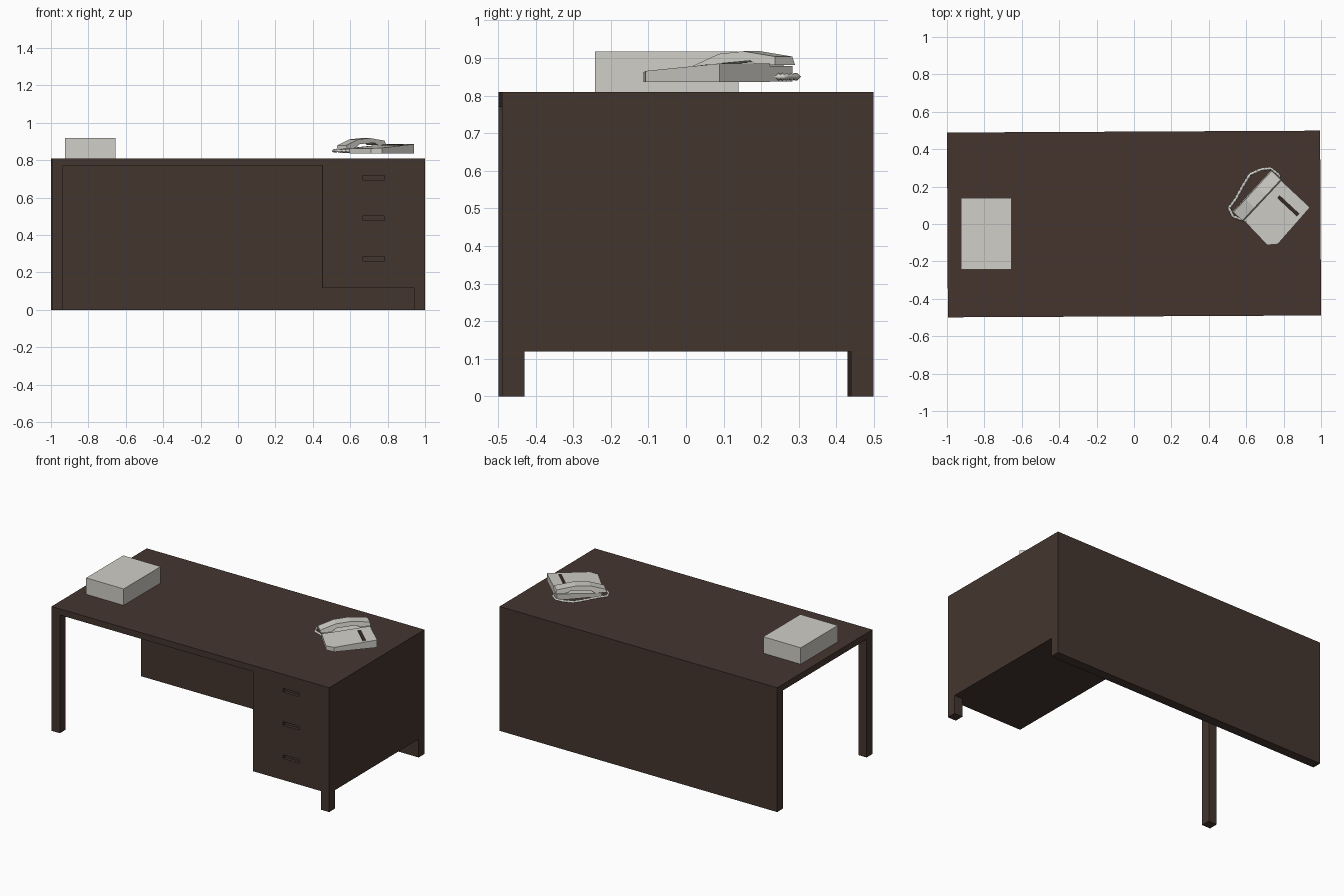
import bpy, bmesh, math
from mathutils import Vector, Matrix

if "Cube" in bpy.data.objects:
    bpy.data.objects.remove(bpy.data.objects["Cube"])


def material(name, rgb):
    m = bpy.data.materials.new(name)
    m.diffuse_color = (*rgb, 1)
    m.use_nodes = True
    m.node_tree.nodes["Principled BSDF"].inputs["Base Color"].default_value = m.diffuse_color
    return m


BROWN = material("dark brown wood", (0.058, 0.036, 0.028))
PALE = material("pale grey", (0.63, 0.62, 0.57))
DARK = material("dark display", (0.035, 0.022, 0.018))

DESK = Matrix.Rotation(0.005, 4, 'Z')          # the desk sits very slightly turned
PHONE = Matrix.Translation((0.735, 0.085, 0)) @ Matrix.Rotation(math.radians(-43), 4, 'Z')


def finish(bm, name, mat, matrix):
    bmesh.ops.recalc_face_normals(bm, faces=bm.faces)
    me = bpy.data.meshes.new(name)
    bm.to_mesh(me)
    bm.free()
    me.materials.append(mat)
    ob = bpy.data.objects.new(name, me)
    ob.matrix_world = matrix
    bpy.context.collection.objects.link(ob)
    return ob


def box(name, lo, hi, mat, matrix=Matrix()):
    bm = bmesh.new()
    bmesh.ops.create_cube(bm, size=1)
    lo, hi = Vector(lo), Vector(hi)
    for v in bm.verts:
        v.co = (lo + hi) / 2 + Vector(a * b for a, b in zip(v.co, hi - lo))
    return finish(bm, name, mat, matrix)


def prism(name, ring_a, ring_b, mat, matrix=Matrix()):
    """Solid between two matching outlines."""
    bm = bmesh.new()
    a = [bm.verts.new(p) for p in ring_a]
    b = [bm.verts.new(p) for p in ring_b]
    bm.faces.new(a)
    bm.faces.new(b)
    n = len(a)
    for i in range(n):
        j = (i + 1) % n
        bm.faces.new((a[i], a[j], b[j], b[i]))
    return finish(bm, name, mat, matrix)


# Desk frame
X, Y, T = 0.9975, 0.494, 0.06
box("desk_top", (-X, -Y, 0.77), (X, Y, 0.81), BROWN, DESK)
box("front_left_leg", (-X, -Y, 0), (-X + T, -Y + T, 0.77), BROWN, DESK)
box("front_right_leg", (X - T, -Y, 0), (X, -Y + T, 0.77), BROWN, DESK)
box("back_panel", (-X, Y - T, 0), (X, Y, 0.77), BROWN, DESK)
box("right_side_panel", (X - T, -Y + T, 0.12), (X, Y - T, 0.77), BROWN, DESK)

# Drawer unit with three recessed grips
drawers = box("drawer_unit", (0.45, -Y + 0.002, 0.12), (X - T, Y - T, 0.77), BROWN, DESK)
for i, z in enumerate((0.705, 0.488, 0.272)):
    cut = box("grip_cutter", (0.665, -Y - 0.05, z - 0.012), (0.78, -Y + 0.022, z + 0.012), BROWN, DESK)
    cut.hide_render = True
    cut.hide_set(True)
    mod = drawers.modifiers.new("grip_%d" % i, 'BOOLEAN')
    mod.operation = 'DIFFERENCE'
    mod.solver = 'EXACT'
    mod.object = cut

# Stack of paper
box("paper_stack", (-0.925, -0.242, 0.81), (-0.655, 0.14, 0.917), PALE)


# Telephone: local x is its right side, local y its back
def slope(y):
    return 0.8745 + 0.075 * y


body = [(0.118, -0.160), (0.156, -0.118), (0.148, 0.143), (-0.05, 0.143), (-0.05, -0.150)]
prism("phone_body", [(x, y, 0.836) for x, y in body],
      [(x, y, slope(y)) for x, y in body], PALE, PHONE)
cradle = [(-0.05, -0.145), (-0.05, 0.143), (-0.138, 0.143), (-0.138, -0.13)]
prism("phone_cradle", [(x, y, 0.838) for x, y in cradle],
      [(x, y, slope(y) - 0.006) for x, y in cradle], PALE, PHONE)

# Dark strip on the phone
strip = [(-0.015, 0.06), (0.13, 0.06), (0.13, 0.08), (-0.015, 0.08)]
prism("phone_strip", [(x, y, slope(y) - 0.002) for x, y in strip],
      [(x, y, slope(y) + 0.002) for x, y in strip], DARK, PHONE)

# Arched handset, a side profile (y, z) with a narrower top
profile = [(-0.155, 0.862), (-0.155, 0.879), (-0.06, 0.911), (0.03, 0.918), (0.145, 0.904),
           (0.15, 0.882), (0.085, 0.880), (0.06, 0.893), (-0.06, 0.885), (-0.085, 0.865)]


def side(x, sign):
    return [(x + sign * (0.006 if 1 <= i <= 4 else 0), y, z) for i, (y, z) in enumerate(profile)]


prism("phone_handset", side(-0.140, 1), side(-0.062, -1), PALE, PHONE)

# Handset cord, a beaded tube looping round the back
path = [(0.60, 0.015), (0.53, 0.04), (0.508, 0.085), (0.545, 0.135), (0.58, 0.20),
        (0.62, 0.265), (0.68, 0.292), (0.73, 0.297), (0.775, 0.262), (0.775, 0.23)]
curve = bpy.data.curves.new("phone_cord", 'CURVE')
curve.dimensions = '3D'
curve.bevel_depth = 0.009
curve.bevel_resolution = 0
curve.use_fill_caps = True
sp = curve.splines.new('POLY')
steps = 6
pts = []
for (x0, y0), (x1, y1) in zip(path, path[1:]):
    pts += [(x0 + (x1 - x0) * k / steps, y0 + (y1 - y0) * k / steps) for k in range(steps)]
sp.points.add(len(pts) - 1)
for i, (p, (x, y)) in enumerate(zip(sp.points, pts)):
    p.co = (x, y, 0.85, 1)
    p.radius = 1.1 if i % 2 else 0.75
curve.materials.append(PALE)
bpy.context.collection.objects.link(bpy.data.objects.new("phone_cord", curve))
